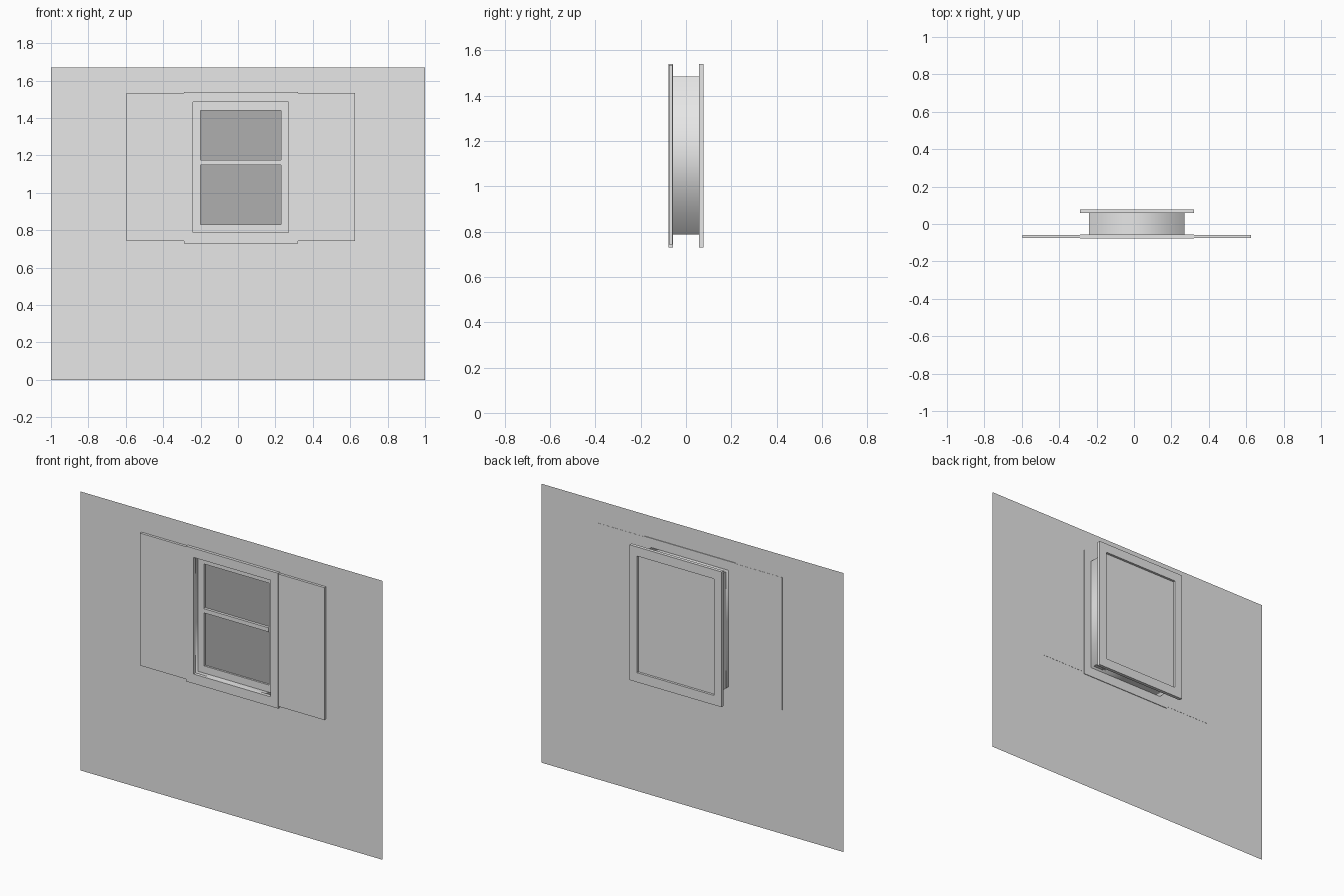
import bpy
import bmesh

cube = bpy.data.objects.get("Cube")
if cube:
    bpy.data.objects.remove(cube, do_unlink=True)


def material(name, value):
    mat = bpy.data.materials.new(name)
    mat.use_nodes = True
    colour = (value, value, value, 1)
    mat.diffuse_color = colour
    mat.node_tree.nodes["Principled BSDF"].inputs["Base Color"].default_value = colour
    return mat


light_grey = material("light grey", 0.8)
glass_grey = material("dark glass grey", 0.43)

# Rectangles are (left, right, bottom, top) in the wall plane
WALL = (-1, 1, 0, 1.67)
OUTER = (-0.29, 0.32, 0.73, 1.54)
OPENING = (-0.24, 0.27, 0.787, 1.485)
PANE = (-0.2, 0.23, 0.83, 1.44)


def loop(bm, rect, y):
    x0, x1, z0, z1 = rect
    return [bm.verts.new((x, y, z)) for x, z in ((x0, z0), (x1, z0), (x1, z1), (x0, z1))]


def bridge(bm, a, b):
    for i in range(4):
        j = (i + 1) % 4
        bm.faces.new((a[i], a[j], b[j], b[i]))


def finish(name, bm, mat, closed=True):
    if closed:
        bmesh.ops.recalc_face_normals(bm, faces=bm.faces[:])
    mesh = bpy.data.meshes.new(name)
    bm.to_mesh(mesh)
    bm.free()
    mesh.materials.append(mat)
    obj = bpy.data.objects.new(name, mesh)
    bpy.context.collection.objects.link(obj)
    return obj


def box(name, rect, y0, y1, mat=light_grey):
    bm = bmesh.new()
    front, back = loop(bm, rect, y0), loop(bm, rect, y1)
    bm.faces.new(front)
    bm.faces.new(back)
    bridge(bm, front, back)
    return finish(name, bm, mat)


def ring(name, outer, inner, y0, y1):
    """Rectangular frame with a rectangular hole through it."""
    bm = bmesh.new()
    loops = [loop(bm, outer, y0), loop(bm, inner, y0), loop(bm, inner, y1), loop(bm, outer, y1)]
    for i in range(4):
        bridge(bm, loops[i], loops[(i + 1) % 4])
    return finish(name, bm, light_grey)


# Wall sheet with the window opening
bm = bmesh.new()
bridge(bm, loop(bm, WALL, -0.061), loop(bm, OPENING, -0.061))
finish("wall", bm, light_grey, closed=False)

# Casing on both sides of the wall
ring("front_casing", OUTER, OPENING, -0.078, -0.057)
ring("back_casing", OUTER, OPENING, 0.058, 0.078)

# Smooth jamb sleeve joining the two casings
bm = bmesh.new()
bridge(bm, loop(bm, OPENING, -0.06), loop(bm, OPENING, 0.06))
sleeve = finish("jamb_sleeve", bm, light_grey)
sleeve.data.shade_smooth()

# Sash, glass and meeting rail
ring("sash", OPENING, PANE, -0.035, -0.012)
box("glass", PANE, -0.024, -0.018, glass_grey)
box("meeting_rail", (PANE[0], PANE[1], 1.15, 1.175), -0.04, -0.012)

# Panel closing the sleeve at the back
box("back_panel", OPENING, 0.058, 0.064)

# Flat shutters either side of the casing
for name, x0, x1 in (("right_shutter", -0.595, OUTER[0]), ("left_shutter", OUTER[1], 0.625)):
    box(name, (x0, x1, 0.742, 1.535), -0.076, -0.06)
